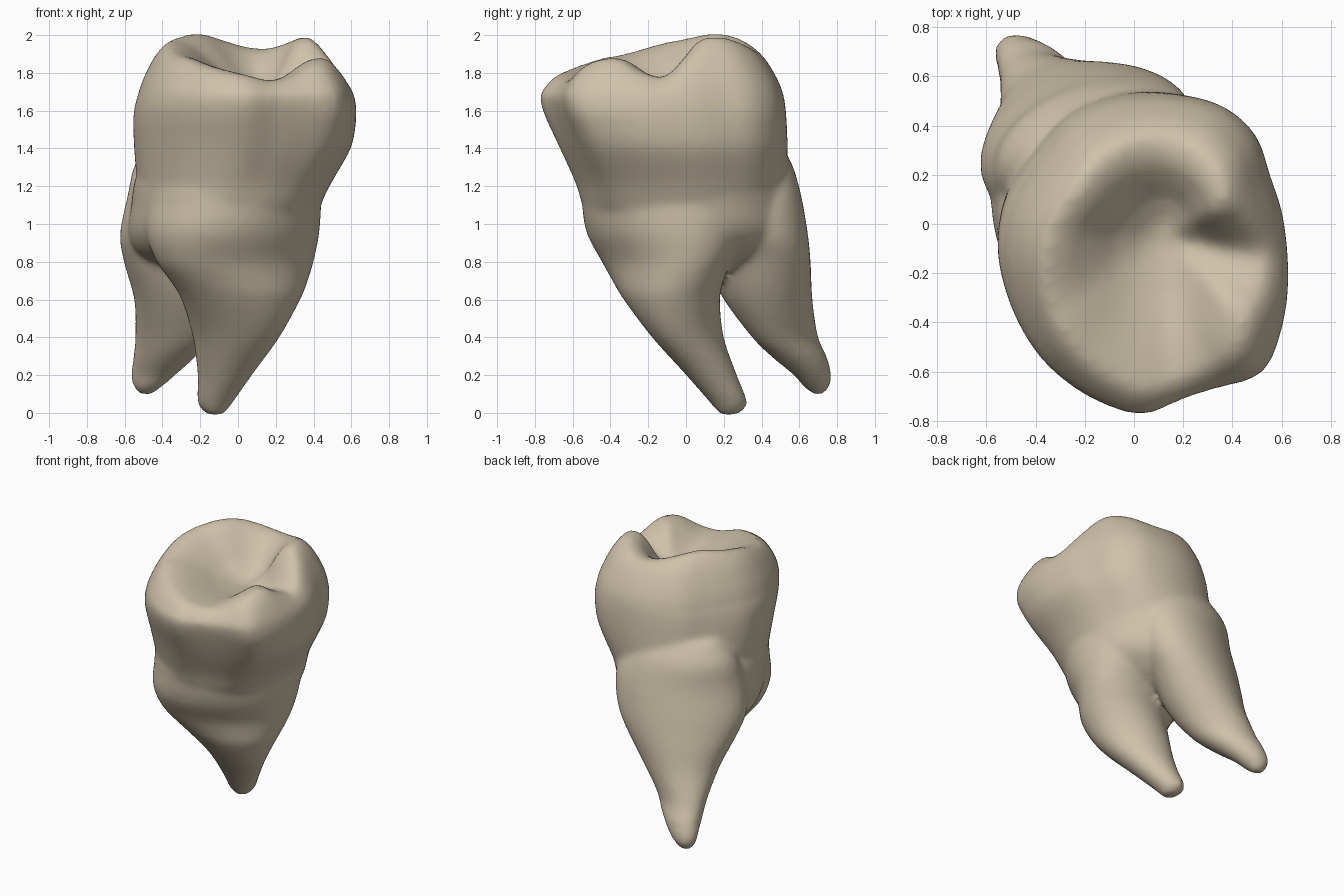
import bpy, bmesh, math

cube = bpy.data.objects.get("Cube")
if cube:
    bpy.data.objects.remove(cube, do_unlink=True)

SIDES = 72
TURN = [2 * math.pi * i / SIDES for i in range(SIDES)]


def spline(p0, p1, p2, p3, t):
    return 0.5 * (2 * p1 + (p2 - p0) * t + (2 * p0 - 5 * p1 + 4 * p2 - p3) * t * t
                  + (3 * p1 - p0 - 3 * p2 + p3) * t ** 3)


def around(values, angle):
    """Smooth value at an angle from evenly spaced values around a circle."""
    n = len(values)
    f = angle / (2 * math.pi) * n
    i = int(f)
    return spline(*[values[(i + k) % n] for k in (-1, 0, 1, 2)], f - i)


def refine(rows, steps=4):
    """Smoothly add rows between the given section rows."""
    last = len(rows) - 1
    out = []
    for i in range(last):
        near = [rows[min(max(i + k, 0), last)] for k in (-1, 0, 1, 2)]
        for s in range(steps):
            out.append([spline(*col, s / steps) for col in zip(*near)])
    return out + [list(rows[-1])]


def loft(bm, rings):
    """Closed skin through a stack of rings."""
    loops = [[bm.verts.new(p) for p in ring] for ring in rings]
    for a, b in zip(loops, loops[1:]):
        for i in range(SIDES):
            j = (i + 1) % SIDES
            bm.faces.new((a[i], a[j], b[j], b[i]))
    bm.faces.new(loops[0][::-1])
    bm.faces.new(loops[-1])


def root(bm, rows):
    """Rows: height, x range, y range, diagonal lean of the section."""
    rings = []
    for z, x0, x1, y0, y1, k in refine(rows):
        cx, cy, hx, hy = (x0 + x1) / 2, (y0 + y1) / 2, (x1 - x0) / 2, (y1 - y0) / 2
        m = math.sqrt(1 - k * k)
        rings.append([(cx + hx * math.cos(a),
                       cy + hy * (k * math.cos(a) + m * math.sin(a)), z) for a in TURN])
    loft(bm, rings)


# Crown outline radii and chewing rim heights, every 15 degrees from +x
OUTLINE = [.585, .583, .595, .65, .665, .645, .63, .62, .61, .58, .575, .585,
           .585, .58, .585, .60, .615, .635, .655, .615, .63, .69, .65, .61]
RIM = [1.78, 1.88, 1.98, 1.99, 1.96, 1.93, 1.94, 1.97, 2.0, 2.01, 2.0, 1.98,
       1.96, 1.93, 1.9, 1.88, 1.85, 1.82, 1.79, 1.76, 1.79, 1.86, 1.88, 1.81]
HX, HY = .585, .65
NECK = 1.0
# Top of the side wall: height, x range, y range
BROW = (1.68, -.53, .61, -.77, .535)


def outline(section, angle, scale=1):
    """Point on a crown section: an ellipse at the neck, the full outline at the brow."""
    z, x0, x1, y0, y1 = section
    full = min(1, (z - NECK) / (BROW[0] - NECK - .1))
    r = around(OUTLINE, angle)
    ux = full * r / HX + 1 - full
    uy = full * r / HY + 1 - full
    return ((x0 + x1) / 2 + (x1 - x0) / 2 * ux * scale * math.cos(angle),
            (y0 + y1) / 2 + (y1 - y0) / 2 * uy * scale * math.sin(angle))


def crown(bm):
    # Side wall from the neck to the brow
    wall = [(NECK, -.44, .38, -.48, .42), (1.1, -.52, .435, -.545, .51),
            (1.22, -.535, .495, -.585, .54), (1.4, -.55, .595, -.665, .55),
            (1.54, -.555, .62, -.73, .55), (1.62, -.548, .62, -.76, .545), BROW]
    rings = [[(*outline(row, a), row[0]) for a in TURN] for row in refine(wall)]
    # Rounded shoulder up to the cusps: scale, share of rim height
    low = BROW[0]
    for s, f in [(.985, .12), (.95, .3), (.9, .5), (.84, .71), (.765, .89), (.685, 1)]:
        ring = []
        for a in TURN:
            top = around(RIM, a)
            tight = .45 + 2.2 * (top - 1.75)
            ring.append((*outline(BROW, a, 1 - (1 - s) * tight), low + (top - low) * f))
        rings.append(ring)
    # Basin between the cusps: scale, share of rim height over the floor
    for s, w in [(.61, .98), (.52, .88), (.41, .65), (.28, .33), (.14, .1), (.02, 0)]:
        ring = []
        for a in TURN:
            top = around(RIM, a)
            tight = .45 + 2.2 * (top - 1.75)
            x, y = outline(BROW, a, s * (1 + (1 - tight) * .4))
            ring.append((x + .07 * (1 - w), y + .05 * (1 - w), top * w + 1.7 * (1 - w)))
        rings.append(ring)
    loft(bm, rings)


bm = bmesh.new()
crown(bm)

# Front root
root(bm, [(-.01, -.16, -.08, .18, .27, 0), (.05, -.215, -.03, .13, .325, -.1),
          (.2, -.215, .075, 0, .27, -.2), (.4, -.24, .22, -.18, .2, -.25),
          (.6, -.3, .33, -.33, .18, .05), (.7, -.36, .37, -.39, .2, .22),
          (.8, -.43, .40, -.445, .24, .3), (.95, -.49, .43, -.525, .34, .2),
          (1.1, -.5, .44, -.55, .42, .1), (1.22, -.49, .44, -.55, .42, .05),
          (1.35, -.4, .38, -.44, .36, 0)])

# Back root
root(bm, [(.1, -.52, -.45, .67, .73, 0), (.14, -.555, -.4, .62, .76, -.15),
          (.2, -.565, -.33, .57, .77, -.25), (.3, -.555, -.22, .45, .745, -.3),
          (.4, -.545, -.13, .35, .7, -.3), (.6, -.55, .02, .2, .67, 0),
          (.8, -.605, .14, .1, .66, .25), (.95, -.625, .22, .02, .645, .3),
          (1.15, -.585, .25, 0, .61, .3), (1.32, -.545, .2, .05, .56, .25),
          (1.45, -.45, .15, .1, .48, .2)])

# Trunk that joins both roots under the crown
root(bm, [(.76, -.34, .06, -.05, .34, 0), (.84, -.52, .26, -.28, .48, -.1),
          (.95, -.58, .39, -.45, .58, -.1), (1.1, -.565, .435, -.52, .585, -.05),
          (1.25, -.54, .46, -.53, .56, 0), (1.4, -.44, .4, -.42, .46, 0)])

bmesh.ops.recalc_face_normals(bm, faces=bm.faces)
mesh = bpy.data.meshes.new("tooth")
bm.to_mesh(mesh)
bm.free()
tooth = bpy.data.objects.new("tooth", mesh)
bpy.context.collection.objects.link(tooth)

# Fuse crown and roots into one smooth skin
fuse = tooth.modifiers.new("fuse", 'REMESH')
fuse.mode = 'VOXEL'
fuse.voxel_size = .02
fuse.use_smooth_shade = True
soften = tooth.modifiers.new("soften", 'SMOOTH')
soften.factor = .5
soften.iterations = 10

# Ivory colour
ivory = bpy.data.materials.new("ivory")
ivory.use_nodes = True
colour = (.62, .54, .40, 1)
ivory.diffuse_color = colour
ivory.node_tree.nodes["Principled BSDF"].inputs["Base Color"].default_value = colour
mesh.materials.append(ivory)
for face in mesh.polygons:
    face.use_smooth = True
